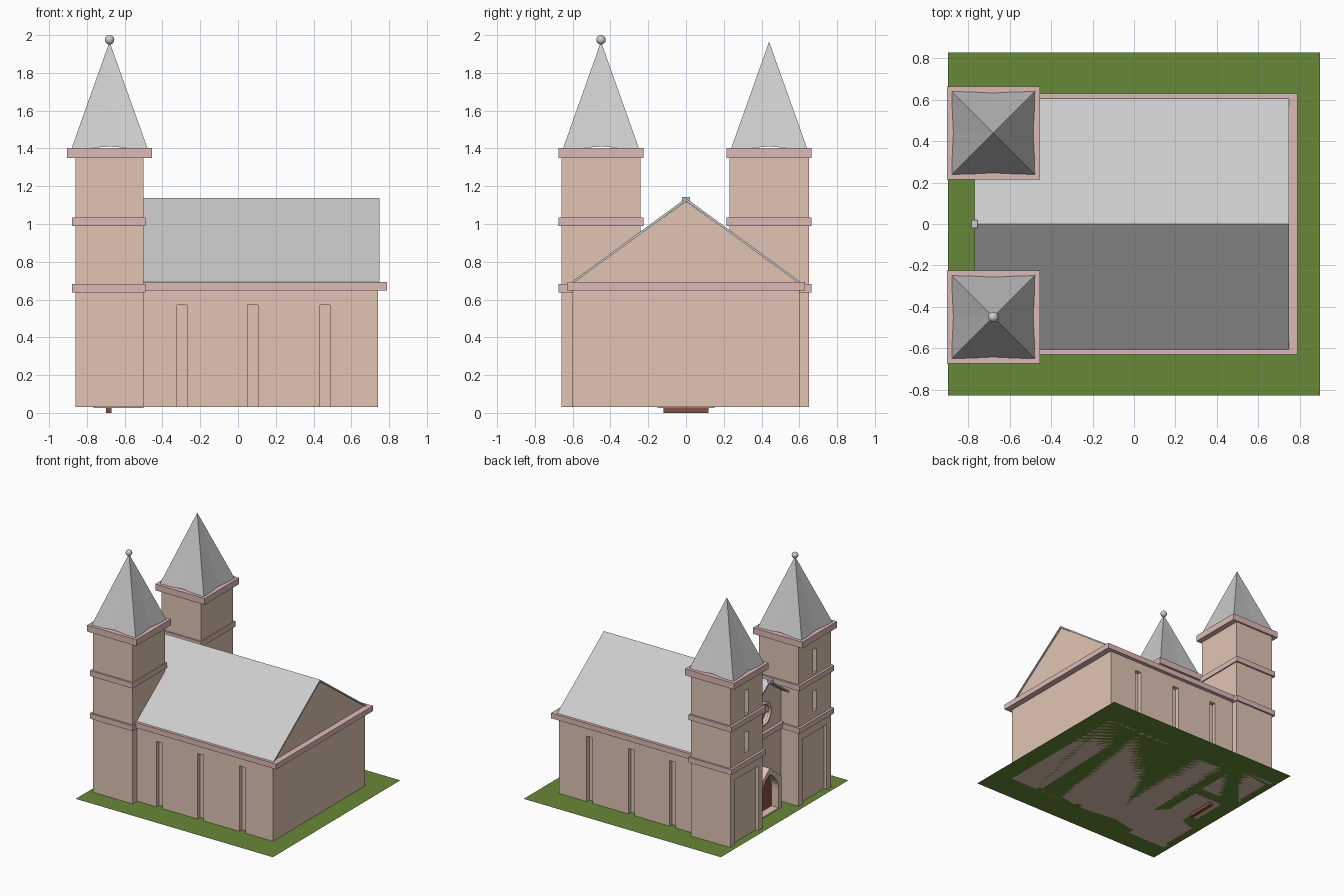
import bpy, bmesh, math
from mathutils import Matrix

if "Cube" in bpy.data.objects:
    bpy.data.objects.remove(bpy.data.objects["Cube"])


def mat(name, rgb):
    m = bpy.data.materials.new(name)
    m.diffuse_color = (*rgb, 1)
    m.use_nodes = True
    m.node_tree.nodes["Principled BSDF"].inputs["Base Color"].default_value = m.diffuse_color
    return m


WALL = mat("wall_plaster", (0.75, 0.56, 0.45))
TRIM = mat("pink_trim", (0.72, 0.49, 0.47))
GRASS = mat("grass", (0.14, 0.25, 0.04))
WOOD = mat("door_wood", (0.24, 0.08, 0.05))


def finish(bm, name, m=None):
    bmesh.ops.recalc_face_normals(bm, faces=bm.faces)
    me = bpy.data.meshes.new(name)
    bm.to_mesh(me)
    bm.free()
    ob = bpy.data.objects.new(name, me)
    bpy.context.collection.objects.link(ob)
    if m:
        me.materials.append(m)
    return ob


def boxes(name, specs, m=None):
    """Each spec is (x0, x1, y0, y1, z0, z1)."""
    bm = bmesh.new()
    for x0, x1, y0, y1, z0, z1 in specs:
        mx = Matrix.Translation(((x0 + x1) / 2, (y0 + y1) / 2, (z0 + z1) / 2)) \
            @ Matrix.Diagonal((x1 - x0, y1 - y0, z1 - z0, 1))
        bmesh.ops.create_cube(bm, size=1, matrix=mx)
    return finish(bm, name, m)


def extrude_x(name, profile, x0, x1, m=None):
    """Extrude a closed (y, z) profile from x0 to x1."""
    bm = bmesh.new()
    f = bm.faces.new([bm.verts.new((x0, y, z)) for y, z in profile])
    r = bmesh.ops.extrude_face_region(bm, geom=[f])
    vs = [v for v in r["geom"] if isinstance(v, bmesh.types.BMVert)]
    bmesh.ops.translate(bm, vec=(x1 - x0, 0, 0), verts=vs)
    return finish(bm, name, m)


def cut(ob, cutter):
    mod = ob.modifiers.new("cut", "BOOLEAN")
    mod.operation, mod.solver, mod.object = "DIFFERENCE", "EXACT", cutter
    bpy.context.view_layer.objects.active = ob
    bpy.ops.object.modifier_apply(modifier="cut")
    bpy.data.objects.remove(cutter)


def arch(half, base, spring, tip, n=5):
    """Pointed arch outline in (y, z)."""
    right = [(half * math.cos(i / n * math.pi / 2) ** 0.8 if i < n else 0,
              spring + (tip - spring) * i / n) for i in range(n + 1)]
    left = [(-y, z) for y, z in reversed(right[:-1])]
    return [(half, base)] + right + left + [(-half, base)]


# Lawn
bm = bmesh.new()
bmesh.ops.create_grid(bm, x_segments=1, y_segments=1, size=0.5,
                      matrix=Matrix.Translation((0, 0, 0.03)) @ Matrix.Diagonal((1.8, 1.66, 1, 1)))
finish(bm, "lawn", GRASS)

# Nave with gables and tall window slots on both sides
nave = extrude_x("nave", [(-0.6, 0.03), (0.6, 0.03), (0.6, 0.69), (0, 1.12), (-0.6, 0.69)],
                 -0.70, 0.74, WALL)
slots = []
for x in (-0.297, 0.078, 0.46):
    for s in (-1, 1):
        y0, y1 = sorted((s * 0.565, s * 0.65))
        slots.append((x - 0.027, x + 0.027, y0, y1, 0.0, 0.57))
cut(nave, boxes("nave_cutter", slots))
boxes("nave_cornice", [(-0.725, 0.79, -0.63, 0.63, 0.648, 0.692)], TRIM)

# Thin pitched roof
extrude_x("nave_roof", [(-0.61, 0.69), (0, 1.137), (0.61, 0.69), (0.595, 0.688),
                        (0, 1.122), (-0.595, 0.688)], -0.77, 0.75)
boxes("ridge_finial", [(-0.785, -0.757, -0.02, 0.02, 1.115, 1.142)])

# Twin towers
TX = -0.68
for label, cy in (("front", -0.45), ("rear", 0.44)):
    body = boxes(label + "_tower", [(-0.86, -0.50, cy - 0.21, cy + 0.21, 0.03, 1.38)], WALL)
    cut(body, boxes("tower_cutter", [
        (-0.9, -0.835, cy - 0.155, cy + 0.155, 0.0, 0.565),
        (-0.9, -0.825, cy - 0.025, cy + 0.025, 0.74, 0.905),
        (-0.9, -0.825, cy - 0.025, cy + 0.025, 1.05, 1.25)]))
    boxes(label + "_tower_bands", [
        (-0.88, -0.49, cy - 0.225, cy + 0.225, 0.638, 0.682),
        (-0.88, -0.49, cy - 0.225, cy + 0.225, 0.99, 1.034),
        (-0.905, -0.455, cy - 0.225, cy + 0.225, 1.35, 1.402)], TRIM)
    # Spire with slightly bowed eaves
    bm = bmesh.new()
    tip = bm.verts.new((TX, cy, 1.965))
    ring = []
    for i in range(8):
        a = i * math.pi / 4
        r, z = (0.193, 1.41) if i % 2 == 0 else (0.203 * math.sqrt(2), 1.395)
        ring.append(bm.verts.new((TX + r * math.cos(a), cy + r * math.sin(a), z)))
    for i in range(8):
        bm.faces.new((ring[i], ring[(i + 1) % 8], tip))
    bm.faces.new(ring[::-1])
    finish(bm, label + "_spire")

# Ball on the front spire
bpy.ops.mesh.primitive_uv_sphere_add(segments=24, ring_count=12, radius=0.025,
                                     location=(TX, -0.45, 1.975))
bpy.context.object.name = "spire_ball"
bpy.ops.object.shade_smooth()

# Entrance porch with pointed opening, and door inside it
porch = extrude_x("porch", [(-0.15, 0.026), (0.15, 0.026), (0.15, 0.29), (0, 0.41), (-0.15, 0.29)],
                  -0.765, -0.50, WALL)
cut(porch, extrude_x("porch_cutter", arch(0.115, 0.04, 0.2, 0.36), -0.8, -0.68))
extrude_x("door", arch(0.118, 0.0, 0.2, 0.362), -0.70, -0.67, WOOD)

# Round window: recess, ring and tracery bars
bm = bmesh.new()
bmesh.ops.create_cone(bm, cap_ends=True, segments=32, radius1=0.085, radius2=0.085, depth=0.06,
                      matrix=Matrix.Translation((-0.70, 0, 0.84)) @ Matrix.Rotation(math.pi / 2, 4, "Y"))
cut(nave, finish(bm, "rose_cutter"))
bpy.ops.mesh.primitive_torus_add(major_radius=0.088, minor_radius=0.012, major_segments=32,
                                 minor_segments=8, location=(-0.705, 0, 0.84),
                                 rotation=(0, math.pi / 2, 0))
bpy.context.object.name = "round_window_ring"
bpy.context.object.data.materials.append(TRIM)
bpy.ops.object.shade_smooth()
boxes("round_window_bars", [(-0.70, -0.685, -0.006, 0.006, 0.755, 0.925),
                            (-0.70, -0.685, -0.085, 0.085, 0.834, 0.846)], TRIM)
